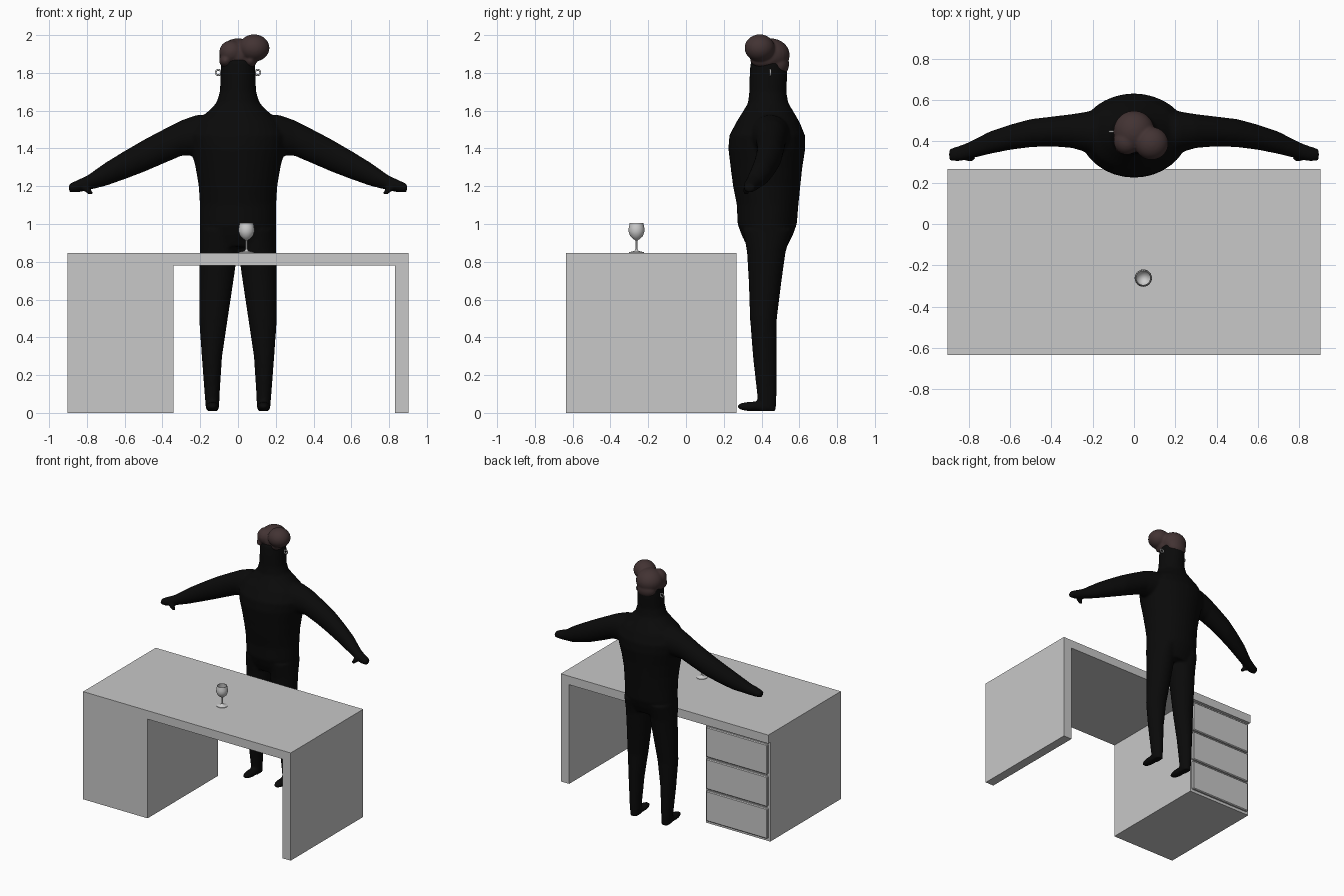
import bpy, bmesh, math
from mathutils import Matrix, Vector

if "Cube" in bpy.data.objects:
    bpy.data.objects.remove(bpy.data.objects["Cube"])


def material(name, rgb):
    m = bpy.data.materials.new(name)
    m.diffuse_color = (*rgb, 1)
    m.use_nodes = True
    m.node_tree.nodes["Principled BSDF"].inputs["Base Color"].default_value = m.diffuse_color
    return m


GREY = material("desk grey", (0.58, 0.58, 0.58))
GLASS = material("pale grey", (0.62, 0.62, 0.62))
BLACK = material("suit black", (0.003, 0.003, 0.003))
BROWN = material("hair brown", (0.055, 0.033, 0.033))


def finish(name, bm, mat):
    bmesh.ops.recalc_face_normals(bm, faces=bm.faces)
    me = bpy.data.meshes.new(name)
    bm.to_mesh(me)
    bm.free()
    me.materials.append(mat)
    ob = bpy.data.objects.new(name, me)
    bpy.context.collection.objects.link(ob)
    return ob


def box(name, lo, hi, mat, bevel=0):
    bm = bmesh.new()
    lo, hi = Vector(lo), Vector(hi)
    mtx = Matrix.Translation((lo + hi) / 2) @ Matrix.Diagonal((*(hi - lo), 1))
    bmesh.ops.create_cube(bm, size=1, matrix=mtx)
    ob = finish(name, bm, mat)
    if bevel:
        ob.modifiers.new("bevel", "BEVEL").width = bevel
    return ob


def loft(bm, rings, axis, n=32):
    """Closed tube through ellipses (centre, radius a, radius b) square to the x or z axis."""
    loops = []
    for c, a, b in rings:
        loop = []
        for i in range(n):
            t = 2 * math.pi * i / n
            u, v = a * math.cos(t), b * math.sin(t)
            off = (u, v, 0) if axis == "z" else (0, u, v)
            loop.append(bm.verts.new(Vector(c) + Vector(off)))
        loops.append(loop)
    for p, q in zip(loops, loops[1:]):
        for i in range(n):
            bm.faces.new((p[i], p[(i + 1) % n], q[(i + 1) % n], q[i]))
    bm.faces.new(loops[0][::-1])
    bm.faces.new(loops[-1])


def ball(bm, c, r, rot=Matrix()):
    mtx = Matrix.Translation(c) @ rot @ Matrix.Diagonal((*r, 1))
    bmesh.ops.create_uvsphere(bm, u_segments=24, v_segments=16, radius=1, matrix=mtx)


def fuse(ob, voxel, rounds):
    """Melt overlapping volumes into one smooth skin."""
    m = ob.modifiers.new("fuse", "REMESH")
    m.mode, m.voxel_size, m.use_smooth_shade = "VOXEL", voxel, True
    s = ob.modifiers.new("soften", "SMOOTH")
    s.factor, s.iterations = 0.5, rounds


# Desk: top, side panel, cabinet, three drawers facing the seated side
box("desk_top", (-0.903, -0.635, 0.78), (0.903, 0.267, 0.847), GREY)
box("desk_side_panel", (0.83, -0.635, 0), (0.903, 0.267, 0.78), GREY)
box("desk_cabinet", (-0.903, -0.635, 0), (-0.342, 0.242, 0.78), GREY)
for k in range(3):
    z = 0.022 + k * 0.252
    box(f"drawer_{k + 1}", (-0.888, 0.235, z), (-0.356, 0.26, z + 0.238), GREY, 0.006)

# Body: torso with neck and head, then mirrored legs, feet, arms and thumbs
bm = bmesh.new()
torso = [(0.88, 0.43, 0.185, 0.105), (0.94, 0.43, 0.2, 0.135), (1.0, 0.43, 0.202, 0.157),
         (1.1, 0.432, 0.202, 0.163), (1.2, 0.427, 0.208, 0.178), (1.3, 0.426, 0.225, 0.19),
         (1.4, 0.428, 0.25, 0.204), (1.47, 0.43, 0.26, 0.2), (1.54, 0.434, 0.225, 0.167),
         (1.59, 0.435, 0.165, 0.137), (1.64, 0.435, 0.115, 0.107), (1.7, 0.433, 0.096, 0.098),
         (1.8, 0.437, 0.092, 0.1), (1.86, 0.437, 0.088, 0.094), (1.89, 0.44, 0.065, 0.07)]
loft(bm, [((0, y, z), a, b) for z, y, a, b in torso], "z")
leg = [(0.01, 0.135, 0.43, 0.034, 0.046), (0.1, 0.137, 0.428, 0.04, 0.052),
       (0.3, 0.138, 0.417, 0.054, 0.063), (0.5, 0.13, 0.41, 0.076, 0.071),
       (0.7, 0.114, 0.419, 0.09, 0.087), (0.85, 0.103, 0.425, 0.1, 0.102),
       (0.97, 0.1, 0.432, 0.1, 0.13)]
arm = [(0.1, 0.44, 1.48, 0.13, 0.1), (0.22, 0.445, 1.47, 0.1, 0.107),
       (0.3, 0.45, 1.455, 0.082, 0.094), (0.4, 0.448, 1.408, 0.072, 0.09),
       (0.5, 0.44, 1.36, 0.068, 0.085), (0.6, 0.42, 1.312, 0.061, 0.075),
       (0.7, 0.393, 1.264, 0.054, 0.062), (0.8, 0.355, 1.216, 0.041, 0.039),
       (0.85, 0.34, 1.2, 0.037, 0.033), (0.895, 0.335, 1.19, 0.028, 0.022)]
for s in (-1, 1):
    loft(bm, [((s * x, y, z), a, b) for z, x, y, a, b in leg], "z")
    loft(bm, [((s * x, y, z), a, b) for x, y, z, a, b in arm], "x")
    ball(bm, (s * 0.135, 0.36, 0.034), (0.036, 0.093, 0.026))
    ball(bm, (s * 0.795, 0.318, 1.178), (0.034, 0.018, 0.016), Matrix.Rotation(s * -0.75, 4, "Y"))
fuse(finish("body", bm, BLACK), 0.01, 5)

# Hair: swept quiff, crown and nape melted together
bm = bmesh.new()
ball(bm, (0.0, 0.447, 1.895), (0.1, 0.102, 0.088))
ball(bm, (0.085, 0.39, 1.932), (0.082, 0.08, 0.072))
ball(bm, (-0.035, 0.4, 1.91), (0.064, 0.065, 0.062))
ball(bm, (0.0, 0.49, 1.845), (0.078, 0.056, 0.065))
for s in (-1, 1):
    ball(bm, (s * 0.066, 0.41, 1.865), (0.034, 0.07, 0.035))
fuse(finish("hair", bm, BROWN), 0.007, 5)

# Earrings
for s in (-1, 1):
    bpy.ops.mesh.primitive_torus_add(
        location=(s * 0.104, 0.447, 1.802), rotation=(math.pi / 2, 0, 0),
        major_radius=0.014, minor_radius=0.005, major_segments=20, minor_segments=8)
    ob = bpy.context.object
    ob.name = "earring_left" if s < 0 else "earring_right"
    ob.data.materials.append(GLASS)
    bpy.ops.object.shade_smooth()

# Wine glass: spun profile with foot, stem and open hollow bowl
profile = [(0, 0.847), (0.04, 0.847), (0.04, 0.851), (0.012, 0.857), (0.005, 0.866),
           (0.005, 0.912), (0.016, 0.92), (0.033, 0.935), (0.042, 0.96), (0.041, 0.98),
           (0.036, 1.006), (0.033, 1.006), (0.038, 0.978), (0.038, 0.96), (0.03, 0.939),
           (0.014, 0.926), (0, 0.923)]
bm = bmesh.new()
vs = [bm.verts.new((0.045 + r, -0.262, z)) for r, z in profile]
es = [bm.edges.new(p) for p in zip(vs, vs[1:])]
bmesh.ops.spin(bm, geom=vs + es, cent=(0.045, -0.262, 0), axis=(0, 0, 1),
               angle=2 * math.pi, steps=24, use_merge=False)
bmesh.ops.remove_doubles(bm, verts=bm.verts, dist=0.0003)
glass = finish("wine_glass", bm, GLASS)
bpy.ops.object.select_all(action="DESELECT")
glass.select_set(True)
bpy.context.view_layer.objects.active = glass
bpy.ops.object.shade_smooth_by_angle(angle=math.radians(50))
